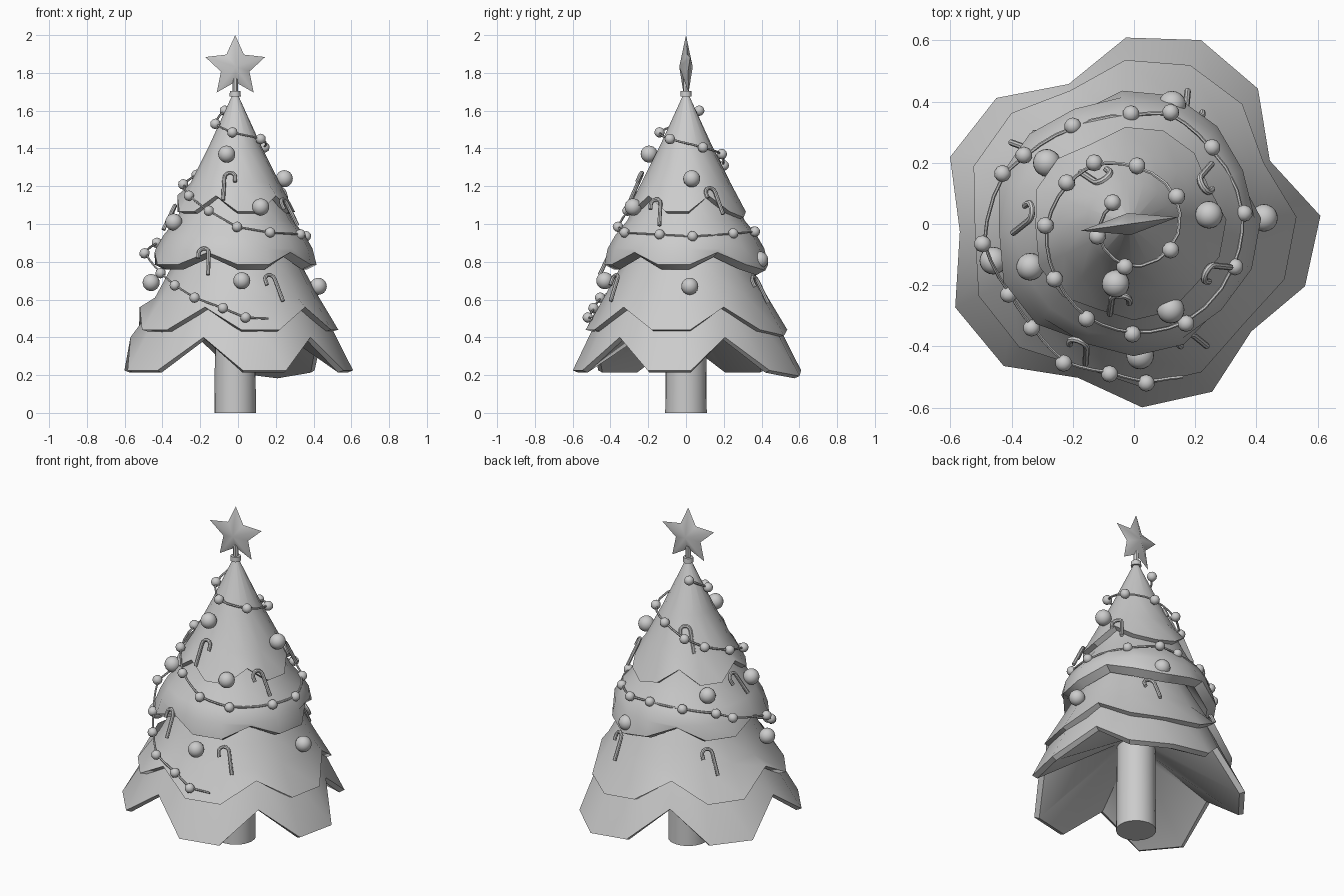
import bpy, bmesh
from math import sin, cos, pi, radians
from mathutils import Vector, Matrix

if "Cube" in bpy.data.objects:
    bpy.data.objects.remove(bpy.data.objects["Cube"])

AXIS_X = -0.015
# hem outline: radius at every 22.5 degrees, with the notches between boughs
HEM = [.61, .49, .60, .64, .61, .505, .61, .64, .57, .645, .63, .535, .60, .605, .52, .595]
NOTCHES = {1, 5, 8, 11, 14}


def finish(bm, name, angle=30):
    bmesh.ops.recalc_face_normals(bm, faces=bm.faces)
    me = bpy.data.meshes.new(name)
    bm.to_mesh(me)
    bm.free()
    ob = bpy.data.objects.new(name, me)
    bpy.context.collection.objects.link(ob)
    smooth(ob, angle)
    return ob


def smooth(ob, angle):
    bpy.ops.object.select_all(action='DESELECT')
    ob.select_set(True)
    bpy.context.view_layer.objects.active = ob
    if angle:
        bpy.ops.object.shade_smooth_by_angle(angle=radians(angle))


def skirt(name, profile, scale, depth, tip_z, notch_z, rim, drop, under, cx):
    """Tier of boughs: round rings, a zigzag hem, a rim and a hollow underside."""
    bm = bmesh.new()

    def ring(f):
        out = []
        for k in range(16):
            a = radians(2.5 + 22.5 * k)
            r, z = f(k)
            out.append(bm.verts.new((cx + r * cos(a), r * sin(a), z)))
        return out

    def hem(k, inset=0.0, lift=0.0):
        r = scale * (.61 + depth * (HEM[k] - .61))
        z = notch_z if k in NOTCHES else tip_z - (.03 if k == 3 else 0)
        return r - inset, z + lift

    rings = [ring(lambda k, p=p: p) for p in profile]
    rings.append(ring(hem))
    rings.append(ring(lambda k: hem(k, rim, -drop)))
    rings.append(ring(lambda k: under))
    for lo, hi in zip(rings, rings[1:]):
        for k in range(16):
            j = (k + 1) % 16
            bm.faces.new((lo[k], lo[j], hi[j], hi[k]))
    bm.faces.new(rings[0])
    bm.faces.new(rings[-1])
    return finish(bm, name, 40)


def lathe_cone(name, r1, r2, z0, z1, seg=24):
    bm = bmesh.new()
    bmesh.ops.create_cone(bm, cap_ends=True, segments=seg, radius1=r1, radius2=r2, depth=z1 - z0,
                          matrix=Matrix.Translation((AXIS_X, 0, (z0 + z1) / 2)))
    return finish(bm, name)


def tube(name, points, radius, res=2):
    cu = bpy.data.curves.new(name, 'CURVE')
    cu.dimensions = '3D'
    cu.bevel_depth = radius
    cu.bevel_resolution = res
    cu.use_fill_caps = True
    sp = cu.splines.new('POLY')
    sp.points.add(len(points) - 1)
    for p, co in zip(sp.points, points):
        p.co = (*co, 1)
    ob = bpy.data.objects.new(name, cu)
    bpy.context.collection.objects.link(ob)
    smooth(ob, 0)
    bpy.ops.object.convert(target='MESH')
    smooth(bpy.context.object, 40)


# trunk and tiers of boughs, bottom to top
lathe_cone("trunk", .11, .105, 0, .62)
skirt("lower_boughs", [(.30, .80), (.42, .60)], 1.0, 1.0, .225, .40, .03, .012, (.10, .52), 0)
skirt("lower_snow", [(.30, .86), (.37, .73), (.435, .61)], .88, .6, .44, .56, .045, .012, (.36, .62), -.005)
skirt("middle_boughs", [(.24, 1.16), (.31, 1.02), (.375, .94), (.415, .87)], .715, .5,
      .785, .85, .05, .025, (.28, .90), -.02)
skirt("upper_boughs", [(.012, 1.69), (.14, 1.41), (.235, 1.22)], .52, .5,
      1.065, 1.15, .035, .012, (.20, 1.17), AXIS_X)

# star on its stem
lathe_cone("star_base", .03, .028, 1.675, 1.703, 12)
lathe_cone("star_stem", .014, .014, 1.69, 1.77, 12)
bm = bmesh.new()
outline = []
for i in range(10):
    a, r = pi / 2 + i * pi / 5, (.08 if i % 2 else .168)
    outline.append(bm.verts.new((r * cos(a), 0, r * sin(a))))
for y in (-.036, .036):
    mid = bm.verts.new((0, y, 0))
    for i in range(10):
        bm.faces.new((outline[i], outline[(i + 1) % 10], mid))
star = finish(bm, "star", 55)
star.location = (AXIS_X, 0, 1.832)
star.rotation_euler = (0, 0, radians(8))

# baubles
BAUBLES = [(-.06, -.195, 1.37), (.245, .03, 1.24), (.12, -.28, 1.09), (-.34, -.14, 1.01),
           (-.285, .20, 1.01), (.125, .39, .81), (.02, -.43, .70), (.425, .02, .67), (-.46, -.12, .69)]
for i, p in enumerate(BAUBLES):
    bm = bmesh.new()
    bmesh.ops.create_uvsphere(bm, u_segments=20, v_segments=12, radius=.045)
    finish(bm, f"bauble_{i + 1}", 40).location = p

# string of lights winding down the tree
LIGHTS = [(-.07, .07, 1.60), (-.12, -.04, 1.53), (-.03, -.14, 1.485), (.12, -.085, 1.45), (.14, .09, 1.405),
          (.01, .19, 1.37), (-.13, .20, 1.31), (-.22, .135, 1.26), (-.29, -.005, 1.21), (-.26, -.18, 1.15),
          (-.155, -.31, 1.07), (-.005, -.36, .985), (.17, -.325, .955), (.33, -.14, .945), (.36, .035, .935),
          (.255, .25, .95), (.12, .365, .96), (-.01, .36, .96), (-.20, .32, .95), (-.36, .225, .93),
          (-.43, .165, .90), (-.495, -.065, .845), (-.41, -.23, .74), (-.335, -.34, .675),
          (-.23, -.455, .61), (-.08, -.49, .555), (.04, -.52, .505)]
bm = bmesh.new()
for p in LIGHTS:
    bmesh.ops.create_icosphere(bm, subdivisions=2, radius=.028, matrix=Matrix.Translation(p))
finish(bm, "lights", 40)
wire = [Vector(p) for p in LIGHTS + [(.16, -.50, .50)]]
path = []
for a, b in zip(wire, wire[1:]):
    for t in (0, 1 / 3, 2 / 3):
        # keep the cable bowed around the tree between bulbs
        p = a.lerp(b, t)
        r = (a.xy.length * (1 - t) + b.xy.length * t) - .006
        d = p.xy.normalized() * r
        path.append((d.x, d.y, p.z))
tube("light_cable", path + [tuple(wire[-1])], .006, 1)


def candy_cane(name, x, y, z, tilt, side):
    """Shaft leaning with the slope of the tree, hooked to one side."""
    out = Vector((x - AXIS_X, y, 0)).normalized()
    across = Vector((-out.y, out.x, 0))
    up = (Vector((0, 0, 1)) - out * .45).normalized()
    turn = Matrix.Rotation(radians(tilt), 3, across.cross(up))
    shape = [(0, -.08), (0, .05)]
    shape += [(side * .029 * (1 - cos(a)), .05 + .029 * sin(a)) for a in (i * pi / 6 for i in range(1, 7))]
    shape.append((side * .058, .025))
    base = Vector((x, y, z))
    tube(name, [base + turn @ (across * (u - side * .025) + up * v) for u, v in shape], .0105)


CANES = [(-.05, -.265, 1.20, 0, 1), (-.18, -.415, .80, 8, -1), (.19, -.39, .66, 10, -1),
         (.27, -.16, 1.06, 10, -1), (.245, .15, 1.12, 8, -1), (.195, .39, .65, 10, -1),
         (-.125, .165, 1.29, 10, -1), (-.365, .02, 1.03, 20, -1), (-.355, .275, .65, 8, -1)]
for i, c in enumerate(CANES):
    candy_cane(f"candy_cane_{i + 1}", *c)
